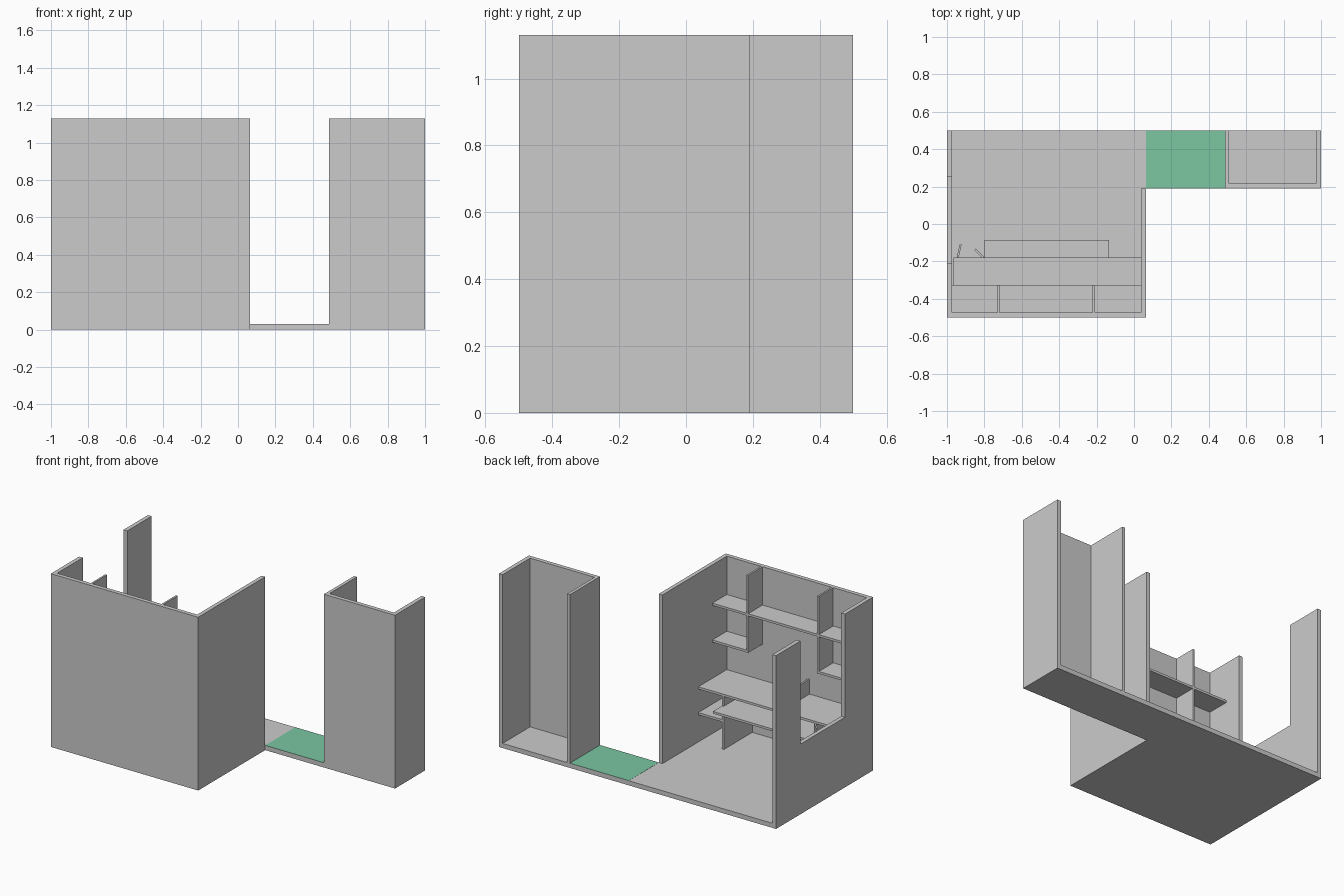
import bpy, bmesh
from mathutils import Vector, Matrix

if "Cube" in bpy.data.objects:
    bpy.data.objects.remove(bpy.data.objects["Cube"])


def prism(name, points, depth):
    """Extrude a closed outline (3D points) along the depth vector."""
    bm = bmesh.new()
    face = bm.faces.new([bm.verts.new(p) for p in points])
    ext = bmesh.ops.extrude_face_region(bm, geom=[face])
    verts = [g for g in ext["geom"] if isinstance(g, bmesh.types.BMVert)]
    bmesh.ops.translate(bm, verts=verts, vec=Vector(depth))
    bmesh.ops.recalc_face_normals(bm, faces=bm.faces)
    mesh = bpy.data.meshes.new(name)
    bm.to_mesh(mesh)
    bm.free()
    obj = bpy.data.objects.new(name, mesh)
    bpy.context.collection.objects.link(obj)
    return obj


def plan(name, outline, z0, z1):
    return prism(name, [(x, y, z0) for x, y in outline], (0, 0, z1 - z0))


def box(name, x0, x1, y0, y1, z0, z1):
    return plan(name, [(x0, y0), (x1, y0), (x1, y1), (x0, y1)], z0, z1)


H, F = 1.13, 0.03            # wall top, floor top
XL, XR = -0.973, 0.037       # inner faces of the main room
YB = -0.473                  # inner face of the front wall

# L-shaped floor
plan("floor", [(-1, -0.5), (0.063, -0.5), (0.063, 0.19), (1, 0.19), (1, 0.5), (-1, 0.5)], 0, F)

# Front and right walls of the main room
plan("room_walls", [(-1, -0.5), (0.063, -0.5), (0.063, 0.19), (XR, 0.19), (XR, YB), (-1, YB)], F, H)

# Left wall with the window opening
prism("window_wall", [(-1, y, z) for y, z in
      [(YB, F), (0.5, F), (0.5, H), (0.25, H), (0.25, 0.457), (-0.21, 0.457), (-0.21, H), (YB, H)]],
      (0.027, 0, 0))

# Closet walls, open at the back
plan("closet_walls", [(0.487, 0.19), (1, 0.19), (1, 0.5), (0.973, 0.5), (0.973, 0.217),
                      (0.508, 0.217), (0.508, 0.5), (0.487, 0.5)], F, H)

# Green floor mat in the passage
mat = bpy.data.materials.new("green")
mat.diffuse_color = (0.2, 0.57, 0.36, 1)
mat.use_nodes = True
mat.node_tree.nodes["Principled BSDF"].inputs["Base Color"].default_value = mat.diffuse_color
box("passage_mat", 0.063, 0.487, 0.19, 0.5, F, F + 0.001).data.materials.append(mat)

# Wall shelves and their uprights
SY = -0.325
box("upper_shelf", XL, XR, YB, SY, 0.865, 0.88)
for i, x in enumerate((-0.725, -0.215)):
    box(f"shelf_upright_{i}", x - 0.006, x + 0.006, YB, SY, 0.625, H)
box("lower_shelf_left", XL, -0.731, YB, SY, 0.625, 0.64)
box("lower_shelf_right", -0.209, XR, YB, SY, 0.625, 0.64)

# Desk with supporting panels and side shelves
DY = -0.18
box("desk_top", -0.965, XR, YB, DY, 0.375, 0.39)
for i, x in enumerate((-0.965, -0.812, -0.147)):
    box(f"desk_panel_{i}", x, x + 0.012, YB, DY, F, 0.375)
box("desk_shelf_right", -0.135, XR, YB, DY, 0.207, 0.222)
box("cabinet_shelf", -0.953, -0.812, YB, DY, 0.207, 0.222)
box("desk_divider", -0.56, -0.548, YB, SY, 0.39, 0.487)

# Pull-out tray
box("pull_out_tray", -0.80, -0.135, -0.40, -0.085, 0.297, 0.312)

# Open cabinet doors
for i, (a, b) in enumerate([((-0.943, DY), (-0.927, -0.11)), ((-0.805, DY), (-0.85, -0.135))]):
    a, b = Vector(a), Vector(b)
    n = (b - a).orthogonal().normalized() * 0.005
    plan(f"cabinet_door_{i}", [a - n, b - n, b + n, a + n], 0.05, 0.375)
